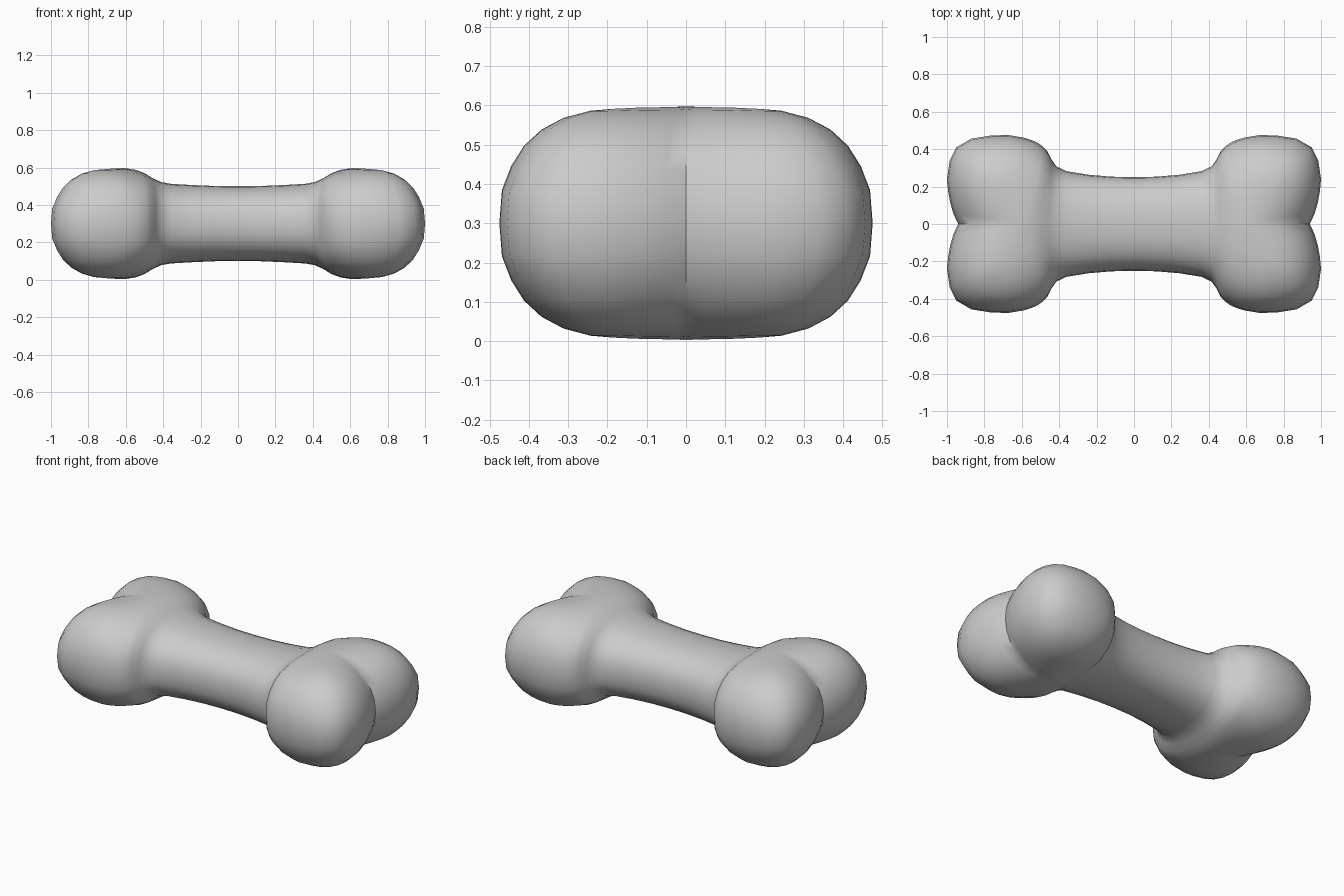
import bpy, bmesh, math

if "Cube" in bpy.data.objects:
    bpy.data.objects.remove(bpy.data.objects["Cube"])

# Plan-view contour of one quarter: outline x, y | ridge x, y | half height | roundness
SECTIONS = [
    (0.00, .250, 0.00, 0, .200, .85), (0.12, .253, 0.12, 0, .201, .85),
    (0.24, .263, 0.24, 0, .206, .85), (0.36, .282, 0.36, 0, .213, .85),
    (0.415, .308, 0.41, 0, .222, .84), (0.44, .343, 0.455, 0, .242, .82),
    (0.463, .390, 0.50, 0, .270, .8), (0.488, .415, 0.55, 0, .288, .79),
    (0.515, .434, 0.61, 0, .297, .79), (0.545, .448, 0.64, .05, .297, .79),
    (0.59, .462, 0.67, .11, .296, .8), (0.67, .475, 0.69, .16, .294, .83),
    (0.76, .474, 0.69, .16, .294, .85), (0.87, .456, 0.69, .16, .294, .86),
    (0.95, .410, 0.69, .16, .294, .87), (0.985, .34, 0.69, .16, .294, .87),
    (1.00, .240, 0.69, .16, .294, .87), (0.994, .175, 0.67, .11, .296, .88),
    (0.983, .115, 0.64, .05, .297, .89), (0.966, .055, 0.61, 0, .297, .91),
    (0.940, .000, 0.61, 0, .297, .95),
]
STEPS = 7

# One octant: each section rises in a rounded arc from outline to ridge
bm = bmesh.new()
rows = []
for ox, oy, sx, sy, h, p in SECTIONS:
    row = []
    for k in range(STEPS + 1):
        a = math.pi / 2 * k / STEPS
        c = math.cos(a) ** p if k < STEPS else 0.0
        row.append(bm.verts.new((sx + (ox - sx) * c, sy + (oy - sy) * c, h * math.sin(a) ** p)))
    rows.append(row)
for r0, r1 in zip(rows, rows[1:]):
    for k in range(STEPS):
        bm.faces.new((r0[k], r0[k + 1], r1[k + 1], r1[k]))
bmesh.ops.remove_doubles(bm, verts=bm.verts, dist=1e-4)

# Soften the ridge, leaving the outline and the centre plane in place
for _ in range(2):
    inner = [v for v in bm.verts if v.co.z > .12 and v.co.x > .48 and v.co.y > .001]
    bmesh.ops.smooth_vert(bm, verts=inner, factor=0.3,
                          use_axis_x=True, use_axis_y=True, use_axis_z=True)

# Mirror across all three planes
for axis in range(3):
    geom = bm.verts[:] + bm.edges[:] + bm.faces[:]
    dup = bmesh.ops.duplicate(bm, geom=geom)["geom"]
    for v in dup:
        if isinstance(v, bmesh.types.BMVert):
            v.co[axis] = -v.co[axis]
    bmesh.ops.remove_doubles(bm, verts=bm.verts, dist=1e-4)
bmesh.ops.recalc_face_normals(bm, faces=bm.faces)
bmesh.ops.translate(bm, verts=bm.verts, vec=(0, 0, 0.3))

mesh = bpy.data.meshes.new("bone")
bm.to_mesh(mesh)
bm.free()
bone = bpy.data.objects.new("bone", mesh)
bpy.context.collection.objects.link(bone)
bpy.context.view_layer.objects.active = bone
bone.select_set(True)
bpy.ops.object.shade_smooth_by_angle(angle=math.radians(42))
